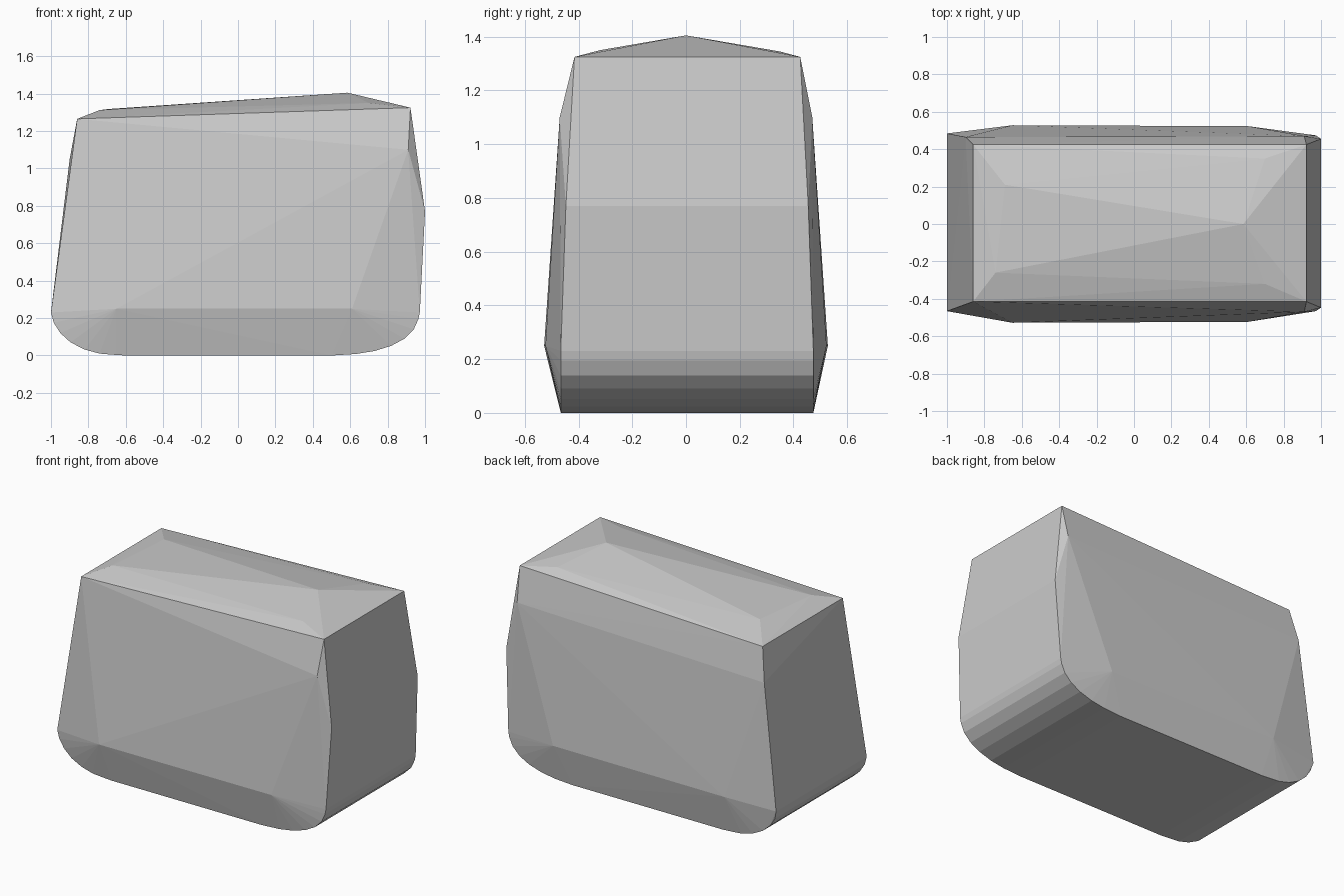
import bpy, bmesh

# Rounded lower side outline (x, z), shared by front and back
outline = [(-1.0, 0.23), (-0.985, 0.175), (-0.95, 0.12), (-0.895, 0.07), (-0.82, 0.032),
           (-0.74, 0.01), (-0.65, 0.003), (0.53, 0.003), (0.63, 0.008), (0.73, 0.024),
           (0.82, 0.052), (0.89, 0.09), (0.94, 0.14), (0.965, 0.195), (0.972, 0.23)]
points = []
for x, z in outline:
    points += [(x, -0.466, z), (x, 0.474, z)]
points[0] = (-1.0, -0.466, 0.23)
points[1] = (-1.0, 0.484, 0.23)
points += [(-0.6, -0.466, 0), (-0.6, 0.474, 0), (0.5, -0.466, 0), (0.5, 0.474, 0)]

# Bulging sides, bowed right end and upper corners
for s in (-1, 1):
    points += [(-0.65, s * 0.528, 0.25), (0.61, s * 0.523, 0.25),
               (1.0, s * 0.451 + 0.004, 0.77),
               (0.91, s * 0.47, 1.1),
               (-0.86, s * 0.42 + 0.005, 1.265),
               (0.922, s * 0.42 + 0.005, 1.325)]
points += [(-0.9, 0.465, 1.05)]

# Low sloping crown
points += [(0.585, 0, 1.405), (-0.74, -0.26, 1.312), (-0.69, 0.21, 1.318),
           (0.7, -0.32, 1.35), (0.7, 0.35, 1.345)]

# Faceted convex body
bm = bmesh.new()
for p in points:
    bm.verts.new(p)
hull = bmesh.ops.convex_hull(bm, input=bm.verts[:])
loose = {v for v in hull["geom_interior"] if isinstance(v, bmesh.types.BMVert)}
loose |= {v for v in bm.verts if not v.link_faces}
bmesh.ops.delete(bm, geom=list(loose), context='VERTS')
bmesh.ops.recalc_face_normals(bm, faces=bm.faces[:])
mesh = bpy.data.meshes.new("faceted_block")
bm.to_mesh(mesh)
bm.free()
block = bpy.data.objects.new("faceted_block", mesh)
bpy.context.collection.objects.link(block)
